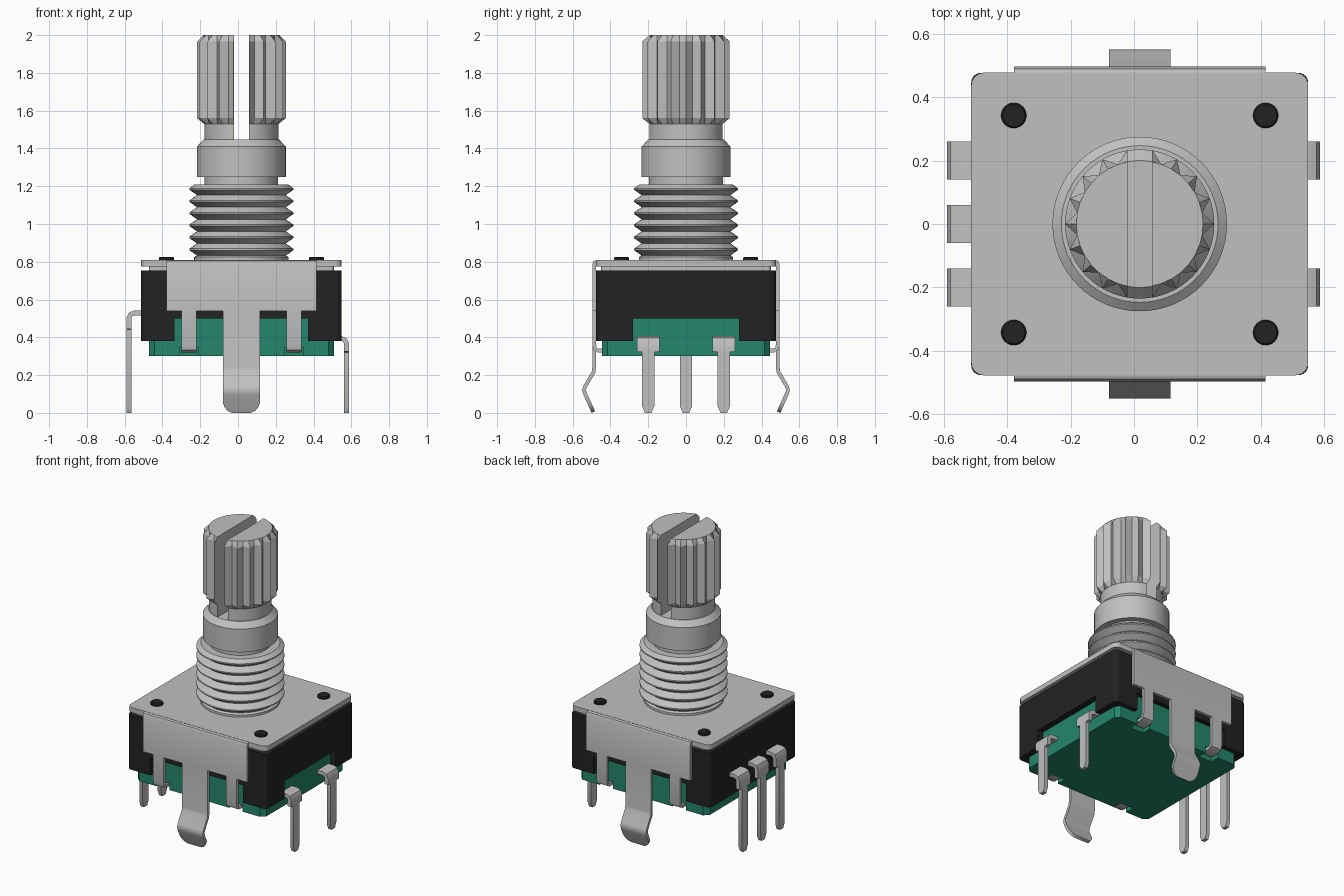
import bpy, bmesh, math
from mathutils import Vector

cube = bpy.data.objects.get("Cube")
if cube:
    bpy.data.objects.remove(cube, do_unlink=True)

CX = 0.018  # shaft axis


def material(name, rgb):
    m = bpy.data.materials.new(name)
    m.use_nodes = True
    m.diffuse_color = (*rgb, 1)
    bsdf = m.node_tree.nodes["Principled BSDF"]
    bsdf.inputs["Base Color"].default_value = (*rgb, 1)
    bsdf.inputs["Roughness"].default_value = 0.5
    return m


METAL = material("metal grey", (0.53, 0.53, 0.53))
BLACK = material("black plastic", (0.016, 0.016, 0.016))
GREEN = material("green plastic", (0.017, 0.24, 0.15))


def finish(name, bm, mat, smooth=30):
    bmesh.ops.recalc_face_normals(bm, faces=bm.faces)
    me = bpy.data.meshes.new(name)
    bm.to_mesh(me)
    bm.free()
    me.materials.append(mat)
    if smooth:
        me.shade_smooth()
        me.set_sharp_from_angle(angle=math.radians(smooth))
    ob = bpy.data.objects.new(name, me)
    bpy.context.collection.objects.link(ob)
    return ob


def loft(name, rings, mat, smooth=30):
    """Skin a list of equal-length closed rings and cap both ends."""
    bm = bmesh.new()
    rows = [[bm.verts.new(p) for p in ring] for ring in rings]
    n = len(rows[0])
    for a, b in zip(rows, rows[1:]):
        for i in range(n):
            j = (i + 1) % n
            bm.faces.new((a[i], a[j], b[j], b[i]))
    bm.faces.new(rows[0][::-1])
    bm.faces.new(rows[-1])
    return finish(name, bm, mat, smooth)


def lathe(name, profile, mat, x=CX, y=0, segs=64, smooth=30):
    """Profile of (radius, z) or (radius, z, root radius of odd points)."""
    rings = []
    for r, z, *root in profile:
        radii = (r, root[0] if root else r)
        rings.append([(x + radii[i % 2] * math.cos(math.tau * i / segs),
                       y + radii[i % 2] * math.sin(math.tau * i / segs), z)
                      for i in range(segs)])
    return loft(name, rings, mat, smooth)


def slab(name, hx, hy, z0, z1, r, mat, steps=6):
    """Plate with rounded vertical corners."""
    outline = []
    for q, (sx, sy) in enumerate(((1, 1), (-1, 1), (-1, -1), (1, -1))):
        for k in range(steps + 1):
            a = math.pi / 2 * (q + k / steps)
            outline.append((CX + sx * (hx - r) + r * math.cos(a),
                            sy * (hy - r) + r * math.sin(a)))
    return loft(name, [[(x, y, z) for x, y in outline] for z in (z0, z1)], mat)


def strip(name, path, angle, shift, thick, mat):
    """Bent sheet strip: path of (distance outward, z, half width)."""
    out = Vector((math.cos(angle), math.sin(angle), 0))
    side = Vector((-out.y, out.x, 0))
    pts = [Vector((u, z)) for u, z, _ in path]
    rings = []
    for i, (p, (_, _, w)) in enumerate(zip(pts, path)):
        t = (pts[min(i + 1, len(pts) - 1)] - pts[max(i - 1, 0)]).normalized()
        nrm = Vector((-t.y, t.x)) * thick / 2
        ring = []
        for s, k in ((-1, 1), (1, 1), (1, -1), (-1, -1)):
            q = p + nrm * k
            ring.append(Vector((CX, 0, q.y)) + out * q.x + side * (shift + s * w))
        rings.append(ring)
    return loft(name, rings, mat, 40)


def cut(ob, lo, hi):
    """Subtract an axis-aligned box."""
    x0, y0, z0 = lo
    x1, y1, z1 = hi
    cutter = loft("cutter", [[(x0, y0, z), (x1, y0, z), (x1, y1, z), (x0, y1, z)]
                             for z in (z0, z1)], ob.data.materials[0], 0)
    cutter.hide_render = True
    mod = ob.modifiers.new("cut", "BOOLEAN")
    mod.operation, mod.solver, mod.object = "DIFFERENCE", "EXACT", cutter
    bpy.context.view_layer.objects.active = ob
    bpy.ops.object.modifier_apply(modifier=mod.name)
    bpy.data.objects.remove(cutter, do_unlink=True)


# Housing: cover plate, spacer, black body with openings, green base
slab("cover_plate", 0.531, 0.477, 0.775, 0.81, 0.04, METAL)
slab("spacer", 0.49, 0.45, 0.75, 0.78, 0.02, METAL)
body = slab("body", 0.531, 0.476, 0.38, 0.755, 0.03, BLACK)
cut(body, (-0.335, -1, 0.3), (0.371, 1, 0.5))
cut(body, (0, -0.28, 0.3), (1, 0.28, 0.5))
base = slab("base", 0.49, 0.445, 0.30, 0.52, 0.03, GREEN, 1)
for sx in (-1, 1):
    for sy in (-1, 1):
        x, y = CX + sx * 0.278, sy * 0.44
        cut(base, (x - 0.05, y - 0.06, 0.2), (x + 0.05, y + 0.06, 0.345))

# Locating pegs
for sx in (-1, 1):
    for sy in (-1, 1):
        lathe("peg", [(0.04, 0.77), (0.04, 0.82), (0.035, 0.826)], BLACK,
              CX + sx * 0.397, sy * 0.342, 24)

# Threaded bushing
thread = [(0.25, 0.80), (0.25, 0.825)]
for i in range(6):
    z = 0.865 + i * 0.064
    thread += [(0.235, z - 0.032), (0.275, z - 0.004), (0.275, z + 0.004)]
thread += [(0.247, 1.21)]
lathe("threaded_bushing", thread, METAL)

# Shaft: neck, collar and slotted knurled end
lathe("shaft_neck", [(0.195, 1.19), (0.195, 1.27)], METAL)
lathe("shaft_collar", [(0.235, 1.25), (0.235, 1.41), (0.2, 1.447)], METAL)
stem = lathe("shaft_stem", [(0.196, 1.43), (0.196, 1.54)], METAL)
knurl = lathe("shaft_knurl", [(0.197, 1.53), (0.235, 1.56, 0.2),
                              (0.235, 1.965, 0.2), (0.2, 2.0)], METAL,
              segs=36, smooth=0)
for part in (stem, knurl):
    cut(part, (CX - 0.039, -1, 1.447), (CX + 0.039, 1, 2.1))

# Folded cover sides, mounting legs and small clips, front and back
FLAP = [(0.44, 0.80, 0.397), (0.472, 0.80, 0.397), (0.482, 0.796, 0.397),
        (0.486, 0.785, 0.397), (0.486, 0.54, 0.397)]
LEG = [(0.486, 0.56, 0.0975), (0.486, 0.24, 0.0975), (0.49, 0.215, 0.0975),
       (0.534, 0.14, 0.0975), (0.54, 0.12, 0.0975), (0.534, 0.10, 0.0975),
       (0.513, 0.055, 0.0975), (0.503, 0.032, 0.088), (0.495, 0.015, 0.073),
       (0.49, 0.005, 0.05)]
CLIP = [(0.486, 0.56, 0.04), (0.486, 0.36, 0.04), (0.481, 0.339, 0.04),
        (0.465, 0.33, 0.04), (0.40, 0.33, 0.04)]
for label, angle in (("front", -math.pi / 2), ("back", math.pi / 2)):
    strip(label + "_flap", FLAP, angle, 0, 0.02, METAL)
    strip(label + "_mounting_leg", LEG, angle, 0, 0.02, METAL)
    for s in (-1, 1):
        strip(label + "_clip", CLIP, angle, s * 0.278, 0.02, METAL)


def pin(name, u, z, z_step, angle, shift):
    path = [(u - 0.11, z, 0.06), (u - 0.025, z, 0.06), (u - 0.008, z - 0.007, 0.06),
            (u, z - 0.025, 0.06), (u, z_step, 0.06), (u, z_step - 0.004, 0.032),
            (u, 0.035, 0.032), (u, 0.0, 0.017)]
    strip(name, path, angle, shift, 0.026, METAL)


# Terminal pins: three on one side, two on the other
for y in (-0.2, 0, 0.2):
    pin("right_pin", 0.595, 0.528, 0.445, math.pi, y)
for y in (-0.2, 0.2):
    pin("left_pin", 0.556, 0.393, 0.325, 0, y)
